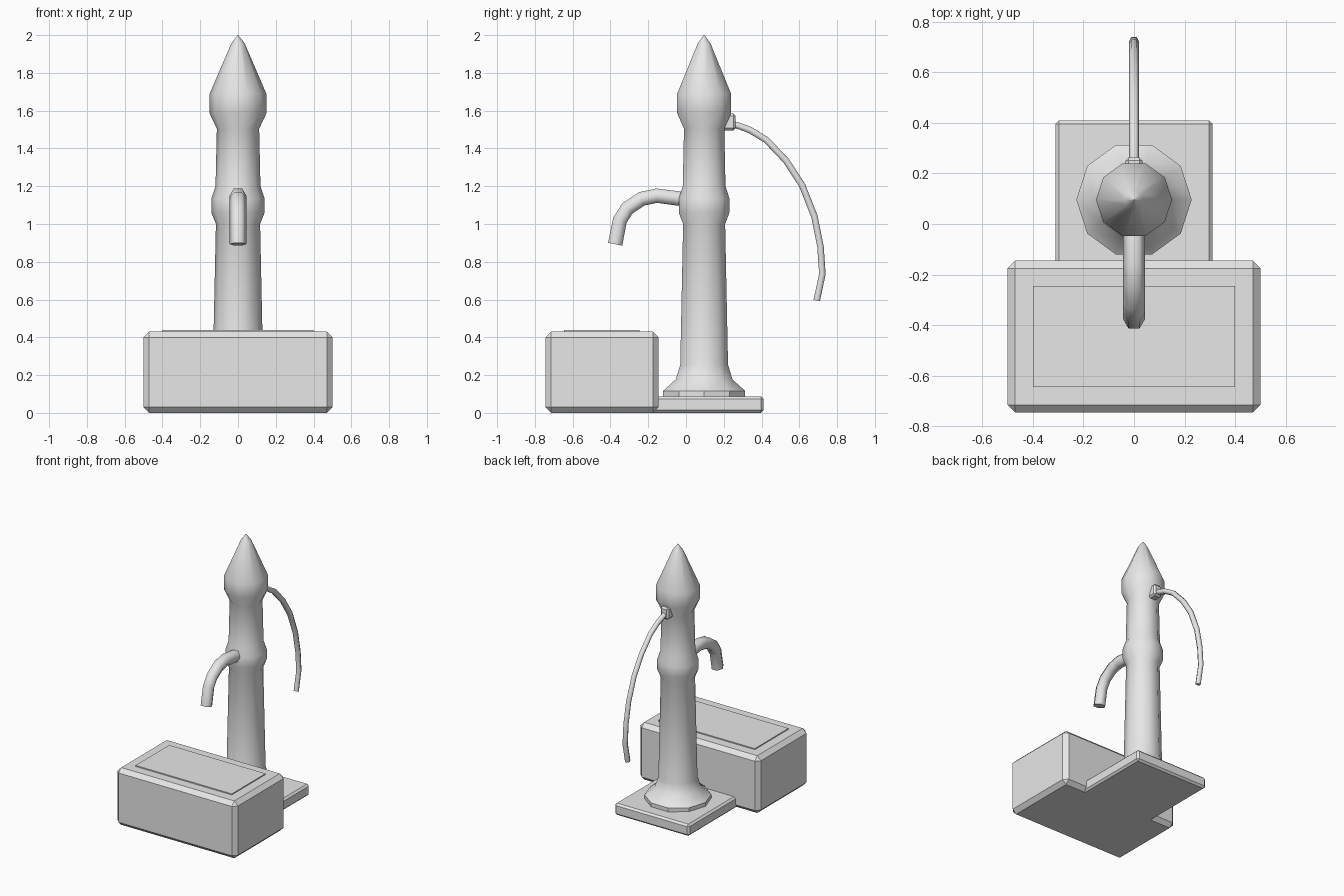
import bpy, bmesh, math
from mathutils import Vector

if "Cube" in bpy.data.objects:
    bpy.data.objects.remove(bpy.data.objects["Cube"])

grey = bpy.data.materials.new("light_grey")
grey.diffuse_color = (0.8, 0.8, 0.8, 1)
grey.use_nodes = True
grey.node_tree.nodes["Principled BSDF"].inputs["Base Color"].default_value = grey.diffuse_color


def finish(name, bm, smooth=None):
    bmesh.ops.recalc_face_normals(bm, faces=bm.faces)
    me = bpy.data.meshes.new(name)
    bm.to_mesh(me)
    bm.free()
    me.materials.append(grey)
    ob = bpy.data.objects.new(name, me)
    bpy.context.collection.objects.link(ob)
    if smooth:
        bpy.ops.object.select_all(action='DESELECT')
        ob.select_set(True)
        bpy.context.view_layer.objects.active = ob
        bpy.ops.object.shade_smooth_by_angle(angle=math.radians(smooth))
    return ob


def box(name, lo, hi, bevel=0.0):
    bm = bmesh.new()
    bmesh.ops.create_cube(bm, size=1)
    for v in bm.verts:
        v.co = Vector([(a + b) / 2 + c * (b - a) for a, b, c in zip(lo, hi, v.co)])
    if bevel:
        bmesh.ops.bevel(bm, geom=bm.edges[:], offset=bevel, segments=1,
                        affect='EDGES', profile=0.5)
    return finish(name, bm)


def loft(bm, rings):
    n = len(rings[0])
    vs = [[bm.verts.new(p) for p in r] for r in rings]
    for a, b in zip(vs, vs[1:]):
        for i in range(n):
            j = (i + 1) % n
            bm.faces.new((a[i], a[j], b[j], b[i]))
    bm.faces.new(vs[0])
    bm.faces.new(vs[-1])


def tube(name, path, r, sides=6):
    """Sweep a polygon along a path of (y, z) points in the x = 0 plane."""
    pts = [Vector((0, y, z)) for y, z in path]
    rings = []
    for i, p in enumerate(pts):
        d1 = (p - pts[max(i - 1, 0)]).normalized()
        d2 = (pts[min(i + 1, len(pts) - 1)] - p).normalized()
        t = (d1 + d2).normalized()
        nrm = Vector((1, 0, 0)).cross(t)
        rings.append([p + Vector((r * math.cos(k * math.tau / sides), 0, 0))
                      + nrm * r * math.sin(k * math.tau / sides) for k in range(sides)])
    bm = bmesh.new()
    loft(bm, rings)
    return finish(name, bm, 62)


# trough with raised panel, and the slab under the pump
box("trough", (-0.5, -0.745, 0), (0.5, -0.145, 0.43), 0.03)
box("trough_panel", (-0.4, -0.645, 0.425), (0.4, -0.245, 0.438))
box("base_slab", (-0.31, -0.25, 0), (0.31, 0.41, 0.088), 0.014)

# ten-sided turned column with foot flange, middle ring and pointed head
profile = [(0.228, 0.085), (0.228, 0.117), (0.158, 0.177), (0.133, 0.255),
           (0.117, 1.0), (0.141, 1.06), (0.141, 1.135), (0.119, 1.2),
           (0.112, 1.505), (0.15, 1.585), (0.15, 1.69), (0.036, 1.955), (0.002, 2.0)]
bm = bmesh.new()
loft(bm, [[(r * math.cos(k * math.tau / 10), 0.096 + r * math.sin(k * math.tau / 10), z)
           for k in range(10)] for r, z in profile])
column = finish("pump_column", bm, 40)
for f in column.data.polygons:
    if f.center.z < 0.12:
        f.use_smooth = False

# curved spout
tube("spout", [(0.03, 1.125), (-0.04, 1.135), (-0.155, 1.15), (-0.235, 1.133),
               (-0.31, 1.083), (-0.35, 1.02), (-0.375, 0.893)], 0.044)

# handle and its bracket
box("handle_bracket", (-0.033, 0.19, 1.495), (0.033, 0.263, 1.585), 0.012)
tube("handle", [(0.23, 1.53), (0.27, 1.523), (0.34, 1.497), (0.425, 1.445), (0.53, 1.335),
                (0.615, 1.205), (0.68, 1.04), (0.712, 0.88), (0.722, 0.735),
                (0.692, 0.595)], 0.02)
